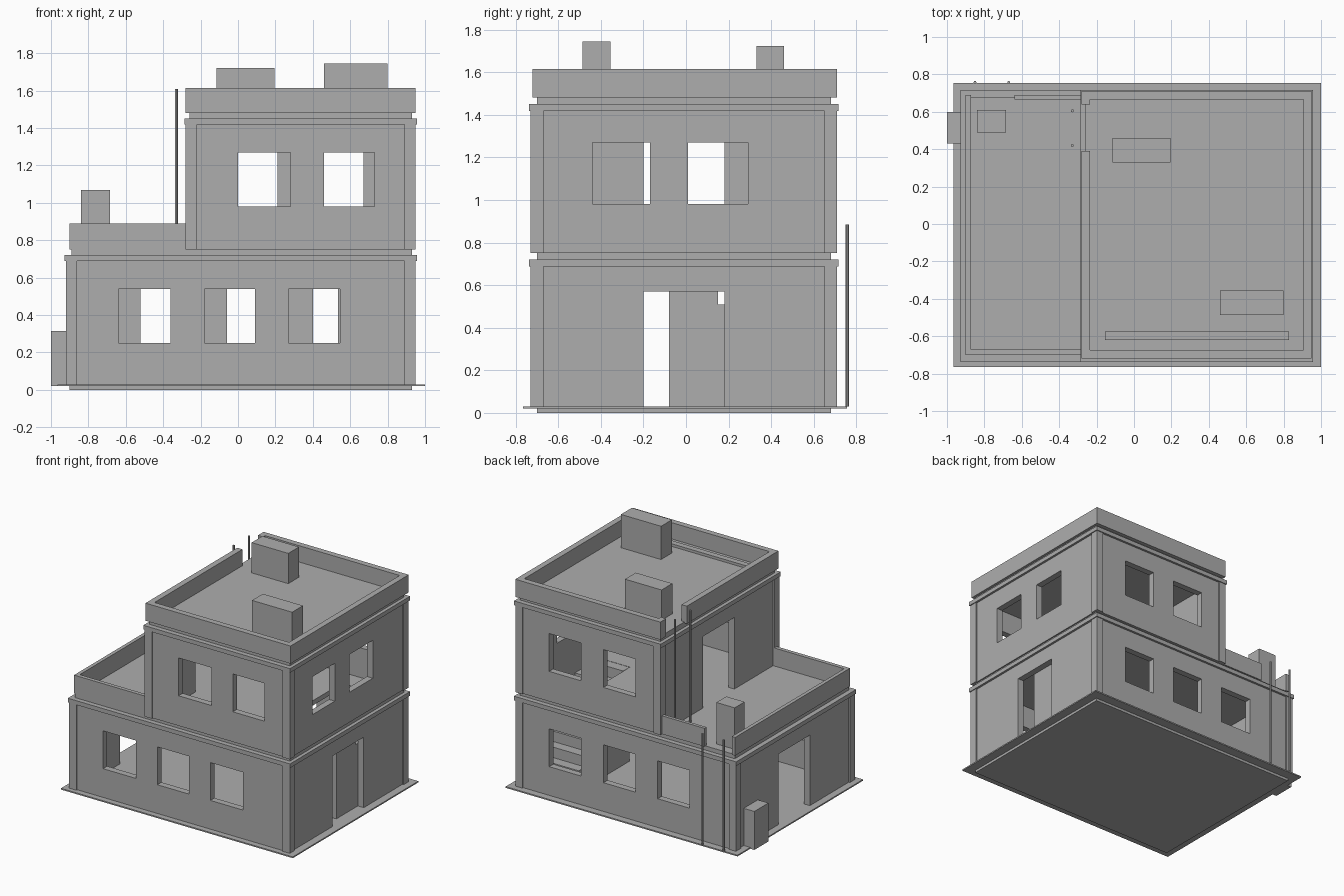
import bpy, bmesh
from mathutils import Vector

if "Cube" in bpy.data.objects:
    bpy.data.objects.remove(bpy.data.objects["Cube"])

# One plaster grey for the whole building
plaster = bpy.data.materials.new("plaster_grey")
plaster.use_nodes = True
GREY = (0.42, 0.42, 0.42, 1)
plaster.diffuse_color = GREY
plaster.node_tree.nodes["Principled BSDF"].inputs["Base Color"].default_value = GREY


def finish(name, bm):
    bmesh.ops.recalc_face_normals(bm, faces=bm.faces)
    mesh = bpy.data.meshes.new(name)
    bm.to_mesh(mesh)
    bm.free()
    mesh.materials.append(plaster)
    obj = bpy.data.objects.new(name, mesh)
    bpy.context.scene.collection.objects.link(obj)
    return obj


def add_box(bm, x, y, z):
    verts = bmesh.ops.create_cube(bm, size=1)["verts"]
    for v in verts:
        for i, (lo, hi) in enumerate((x, y, z)):
            v.co[i] = hi if v.co[i] > 0 else lo
    return verts


def box(name, x, y, z):
    bm = bmesh.new()
    add_box(bm, x, y, z)
    return finish(name, bm)


def ring(name, x, y, z, t):
    """Rectangular frame made of four bars of thickness t."""
    bm = bmesh.new()
    for yy in ((y[0], y[0] + t), (y[1] - t, y[1])):
        add_box(bm, x, yy, z)
    for xx in ((x[0], x[0] + t), (x[1] - t, x[1])):
        add_box(bm, xx, (y[0] + t, y[1] - t), z)
    return finish(name, bm)


def panel(name, u, v, holes, place, depth):
    """Flat panel with rectangular holes (u0, u1, v0, v1), extruded by depth."""
    us = sorted({*u, *[h[i] for h in holes for i in (0, 1)]})
    vs = sorted({*v, *[h[i] for h in holes for i in (2, 3)]})
    bm = bmesh.new()
    for a, b in zip(us, us[1:]):
        for c, d in zip(vs, vs[1:]):
            mu, mv = (a + b) / 2, (c + d) / 2
            if any(h[0] < mu < h[1] and h[2] < mv < h[3] for h in holes):
                continue
            corners = ((a, c), (b, c), (b, d), (a, d))
            bm.faces.new([bm.verts.new(place(*p)) for p in corners])
    bmesh.ops.remove_doubles(bm, verts=bm.verts, dist=1e-5)
    out = bmesh.ops.extrude_face_region(bm, geom=bm.faces[:])["geom"]
    moved = [g for g in out if isinstance(g, bmesh.types.BMVert)]
    bmesh.ops.translate(bm, verts=moved, vec=Vector(depth))
    return finish(name, bm)


def storey(name, x, y, z, front, back, left, right):
    """Corner piers, recessed wall panels with openings, and a cornice."""
    pier, recess, lip = 0.06, 0.01, 0.007
    t, top = pier - recess, z[1] - 0.032
    bm = bmesh.new()
    for xx in ((x[0], x[0] + pier), (x[1] - pier, x[1])):
        for yy in ((y[0], y[0] + pier), (y[1] - pier, y[1])):
            add_box(bm, xx, yy, (z[0], top))
    finish(name + "_corner_piers", bm)
    ux, uy = (x[0] + pier, x[1] - pier), (y[0] + pier, y[1] - pier)
    v = (z[0], top)
    panel(name + "_front_wall", ux, v, front,
          lambda a, b: (a, y[0] + recess, b), (0, t, 0))
    panel(name + "_back_wall", ux, v, back,
          lambda a, b: (a, y[1] - recess, b), (0, -t, 0))
    panel(name + "_left_wall", uy, v, left,
          lambda a, b: (x[1] - recess, a, b), (-t, 0, 0))
    panel(name + "_right_wall", uy, v, right,
          lambda a, b: (x[0] + recess, a, b), (t, 0, 0))
    ring(name + "_cornice", (x[0] - lip, x[1] + lip), (y[0] - lip, y[1] + lip),
         (top, z[1]), pier + lip)


def pole(name, x, y, z):
    bm = bmesh.new()
    bmesh.ops.create_cone(bm, cap_ends=True, segments=8, radius1=0.008,
                          radius2=0.008, depth=z[1] - z[0])
    bmesh.ops.translate(bm, verts=bm.verts, vec=(x, y, (z[0] + z[1]) / 2))
    finish(name, bm)


def roof_vent(name, x, y, z):
    """Box whose front outer top corner is pulled up and forward."""
    bm = bmesh.new()
    for v in add_box(bm, x, y, z):
        if v.co.z == z[1] and v.co.x == x[0] and v.co.y == y[0]:
            v.co += Vector((0.01, -0.015, 0.035))
    bmesh.ops.triangulate(bm, faces=bm.faces[:])
    finish(name, bm)


def windows(spans, z):
    return [(a, b, *z) for a, b in spans]


Y = (-0.73, 0.71)
LOW_X, UP_X = (-0.92, 0.95), (-0.28, 0.95)
LOW_WIN, UP_WIN = (0.25, 0.54), (0.98, 1.27)
DOOR = (-0.2, 0.18)

# Base
box("foundation", (-0.9, 0.93), (-0.7, 0.68), (0, 0.02))
box("ground_plate", (-0.965, 1.0), (-0.765, 0.755), (0.02, 0.03))

# Two storeys
low_door = [(*DOOR, 0.03, 0.57)]
storey("lower", LOW_X, Y, (0.03, 0.72),
       windows([(-0.64, -0.36), (-0.18, 0.09), (0.27, 0.545)], LOW_WIN),
       windows([(-0.52, -0.25), (-0.06, 0.21), (0.4, 0.67)], LOW_WIN),
       low_door, low_door)
storey("upper", UP_X, Y, (0.75, 1.45),
       windows([(0, 0.28), (0.46, 0.73)], UP_WIN),
       windows([(-0.06, 0.21), (0.4, 0.67)], UP_WIN),
       windows([(-0.44, -0.17), (0.01, 0.29)], UP_WIN),
       [(*DOOR, 0.75, 1.3)])

# Floor slab with stairwell, and roof slab
panel("upper_floor", (-0.89, 0.93), (-0.7, 0.68), [(0.53, 0.89, -0.08, 0.5)],
      lambda a, b: (a, b, 0.715), (0, 0, 0.037))
box("roof_slab", (-0.26, 0.93), (-0.7, 0.68), (1.44, 1.49))
box("roof_kerb", (-0.155, 0.83), (-0.62, -0.575), (1.49, 1.51))

# Solid staircase climbing towards the front
bm = bmesh.new()
steps, rise, tread, y, z = 9, 0.08, 0.0767, 0.61, 0.03
profile = [(y, z)]
for i in range(steps):
    profile += [(y, z + rise), (y - tread, z + rise)]
    y, z = y - tread, z + rise
profile.append((y, 0.03))
bm.faces.new([bm.verts.new((0.535, a, b)) for a, b in profile])
side = bmesh.ops.extrude_face_region(bm, geom=bm.faces[:])["geom"]
bmesh.ops.translate(bm, vec=(0.355, 0, 0),
                    verts=[g for g in side if isinstance(g, bmesh.types.BMVert)])
finish("staircase", bm)

# Terrace parapet, open at the back for the ladder
T = (0.75, 0.89)
box("terrace_front_parapet", (-0.9, -0.28), (-0.7, -0.67), T)
box("terrace_side_parapet", (-0.9, -0.872), (-0.67, 0.69), T)
box("terrace_back_parapet", (-0.64, -0.28), (0.665, 0.69), T)

# Roof parapet, open towards the terrace for the ladder
R, t = (1.48, 1.615), 0.045
bm = bmesh.new()
add_box(bm, UP_X, (-0.72, -0.72 + t), R)
add_box(bm, UP_X, (0.71 - t, 0.71), R)
add_box(bm, (0.95 - t, 0.95), (-0.72 + t, 0.71 - t), R)
add_box(bm, (-0.28, -0.28 + t), (-0.72 + t, 0.39), R)
add_box(bm, (-0.28, -0.28 + t), (0.64, 0.71 - t), R)
finish("roof_parapet", bm)

# Ladder poles
for i, px in enumerate((-0.85, -0.67)):
    pole(f"terrace_ladder_pole_{i + 1}", px, 0.757, (0.03, 0.885))
for i, py in enumerate((0.42, 0.605)):
    pole(f"roof_ladder_pole_{i + 1}", -0.33, py, (0.75, 1.61))

# Service boxes and roof vents
box("ground_box", (-1.0, -0.9), (0.43, 0.6), (0.02, 0.315))
box("terrace_box", (-0.84, -0.685), (0.49, 0.61), (0.75, 1.07))
roof_vent("back_roof_vent", (-0.115, 0.195), (0.33, 0.46), (1.48, 1.722))
roof_vent("front_roof_vent", (0.46, 0.8), (-0.487, -0.355), (1.48, 1.745))
